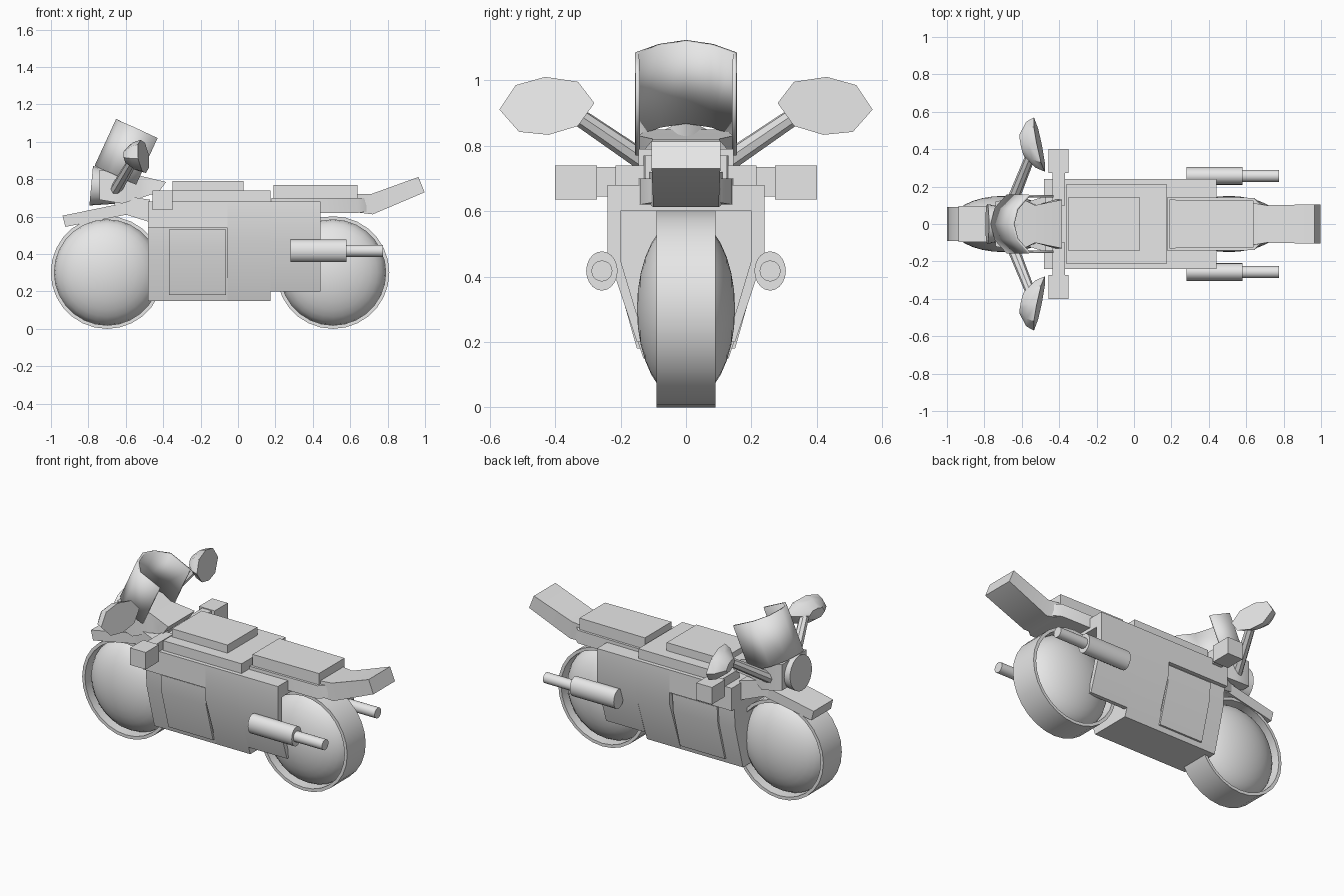
import bpy, bmesh, math
from mathutils import Vector

if "Cube" in bpy.data.objects:
    bpy.data.objects.remove(bpy.data.objects["Cube"])

grey = bpy.data.materials.new("light_grey")
grey.diffuse_color = (0.8, 0.8, 0.8, 1)
grey.use_nodes = True
grey.node_tree.nodes["Principled BSDF"].inputs["Base Color"].default_value = grey.diffuse_color


def finish(name, bm, angle=40):
    bmesh.ops.recalc_face_normals(bm, faces=bm.faces)
    me = bpy.data.meshes.new(name)
    bm.to_mesh(me)
    bm.free()
    ob = bpy.data.objects.new(name, me)
    bpy.context.collection.objects.link(ob)
    me.materials.append(grey)
    bpy.ops.object.select_all(action='DESELECT')
    ob.select_set(True)
    bpy.context.view_layer.objects.active = ob
    bpy.ops.object.shade_smooth_by_angle(angle=math.radians(angle))
    return ob


def skin(name, rings, capped=True, closed=True, angle=40):
    """Join rings of points into a surface."""
    bm = bmesh.new()
    vs = [[bm.verts.new(p) for p in r] for r in rings]
    n = len(vs[0])
    for a, b in zip(vs, vs[1:]):
        for i in range(n if closed else n - 1):
            j = (i + 1) % n
            bm.faces.new((a[i], a[j], b[j], b[i]))
    if capped:
        bm.faces.new(vs[0])
        bm.faces.new(vs[-1])
    return finish(name, bm, angle)


def section(name, pts, x0, x1):
    """Half outline in (y, z), mirrored and extruded along x."""
    ring = pts + [(-y, z) for y, z in reversed(pts)]
    return skin(name, [[(x, y, z) for y, z in ring] for x in (x0, x1)])


def loft(name, stations):
    """Rectangular stations: x at bottom, x at top, half width, z low, z high."""
    return skin(name, [[(a, -w, lo), (a, w, lo), (b, w, hi), (b, -w, hi)]
                       for a, b, w, lo, hi in stations])


def box(name, x0, x1, y0, y1, z0, z1):
    return skin(name, [[(x, y0, z0), (x, y1, z0), (x, y1, z1), (x, y0, z1)]
                       for x in (x0, x1)])


def tube(name, p, q, r, r2=None, sides=20, sy=1):
    p, q = Vector(p), Vector(q)
    d = (q - p).normalized()
    u = d.cross(Vector((0, 0, 1))).normalized()
    v = d.cross(u)
    rings = []
    for c, rad in ((p, r), (q, r if r2 is None else r2)):
        rings.append([c + rad * (sy * u * math.cos(t) + v * math.sin(t))
                      for t in [2 * math.pi * i / sides for i in range(sides)]])
    return skin(name, rings)


# Wheels: open tyre band with a bulging disc inside
for name, cx in (("front", -0.7), ("rear", 0.508)):
    prof = [(0.301, -0.09), (0.301, 0.09), (0.282, 0.09), (0.282, -0.09), (0.301, -0.09)]
    rings = [[(cx + r * math.cos(t), y, 0.301 + r * math.sin(t))
              for t in [2 * math.pi * i / 28 for i in range(28)]] for r, y in prof]
    skin(name + "_tyre", rings, capped=False)
    bm = bmesh.new()
    bmesh.ops.create_uvsphere(bm, u_segments=28, v_segments=16, radius=1)
    for v in bm.verts:
        x, y, z = v.co
        v.co = (cx + 0.284 * x, 0.15 * z, 0.301 + 0.284 * y)
    finish(name + "_wheel_disc", bm)

# Body: upper cowl over a recessed engine, middle and hollow rear panels
section("engine_body", [(0.24, 0.68), (0.24, 0.54), (0.215, 0.54), (0.205, 0.42), (0.13, 0.15)],
        -0.48, -0.055)
section("middle_body", [(0.24, 0.68), (0.24, 0.47), (0.13, 0.15)], -0.055, 0.175)
section("rear_panels", [(0.24, 0.68), (0.24, 0.47), (0.15, 0.2), (0.125, 0.2),
                        (0.2, 0.45), (0.2, 0.6)], 0.175, 0.44)
for s in (-1, 1):
    skin("engine_cover", [[(x, s * y, z) for y, z in
                           ((0.1, 0.53), (0.225, 0.53), (0.218, 0.42), (0.15, 0.18), (0.1, 0.18))]
                          for x in (-0.37, -0.065)])

# Tank, seat and tail
box("tank_base", -0.36, 0.175, -0.215, 0.215, 0.66, 0.74)
box("tank_top", -0.35, 0.03, -0.145, 0.145, 0.73, 0.79)
loft("seat_base", [(0.18, 0.18, 0.145, 0.62, 0.7), (0.64, 0.64, 0.14, 0.62, 0.7),
                   (0.72, 0.7, 0.08, 0.63, 0.7)])
loft("seat", [(0.19, 0.19, 0.13, 0.66, 0.77), (0.64, 0.64, 0.125, 0.64, 0.77)])
loft("tail", [(0.62, 0.62, 0.115, 0.625, 0.72), (0.72, 0.71, 0.1, 0.612, 0.72),
              (0.998, 0.965, 0.105, 0.73, 0.812)])

# Front mudguard and steering neck
loft("front_mudguard", [(-0.923, -0.938, 0.095, 0.545, 0.605), (-0.6, -0.62, 0.1, 0.61, 0.67)])
loft("steering_neck", [(-0.66, -0.66, 0.09, 0.63, 0.72), (-0.47, -0.47, 0.15, 0.57, 0.69)])

# Headlamp and dash fairing
tube("headlamp", (-0.785, 0, 0.765), (-0.62, 0, 0.75), 0.106, 0.08, 20)
loft("dash_fairing", [(-0.74, -0.74, 0.12, 0.69, 0.85), (-0.62, -0.62, 0.145, 0.67, 0.83),
                      (-0.52, -0.53, 0.1, 0.7, 0.82), (-0.425, -0.385, 0.13, 0.73, 0.785)])

# Windscreen: U-shaped shell leaning back
half = [(-0.43, 0.148, 1.02), (-0.565, 0.15, 1.083), (-0.625, 0.08, 1.108)]
top = half + [(-0.645, 0, 1.12)] + [(x, -y, z) for x, y, z in reversed(half)]
low = [(x - 0.115, y, z - 0.25) for x, y, z in top]
screen = skin("windscreen", [top, low], capped=False, closed=False, angle=60)
sol = screen.modifiers.new("thickness", 'SOLIDIFY')
sol.thickness = 0.014
sol.offset = 0

# Mirrored parts: grips, bars, mirrors, exhausts
lens = [(0.28, 0.93), (0.33, 0.995), (0.43, 1.01), (0.52, 0.985),
        (0.57, 0.91), (0.51, 0.842), (0.42, 0.833), (0.33, 0.86)]
for s in (-1, 1):
    box("hand_grip", -0.457, -0.35, *sorted((s * 0.272, s * 0.4)), 0.635, 0.74)
    box("handlebar", -0.435, -0.37, *sorted((s * 0.1, s * 0.28)), 0.645, 0.735)
    tube("mirror_arm", (-0.655, s * 0.11, 0.74), (-0.555, s * 0.36, 0.91), 0.032, 0.027, 8)
    rings = []
    for k, push in ((1, 0), (0.85, 0.045), (0.4, 0.095)):
        rings.append([(-0.505 - 0.21 * k * (y - 0.42) - 0.15 * k * (z - 0.92) - push,
                       s * (0.42 + k * (y - 0.42)), 0.92 + k * (z - 0.92)) for y, z in lens])
    skin("mirror", rings)
    tube("exhaust_muffler", (0.28, s * 0.257, 0.417), (0.58, s * 0.257, 0.417), 0.06, sy=0.8)
    tube("exhaust_tip", (0.57, s * 0.257, 0.417), (0.775, s * 0.257, 0.417), 0.032)
